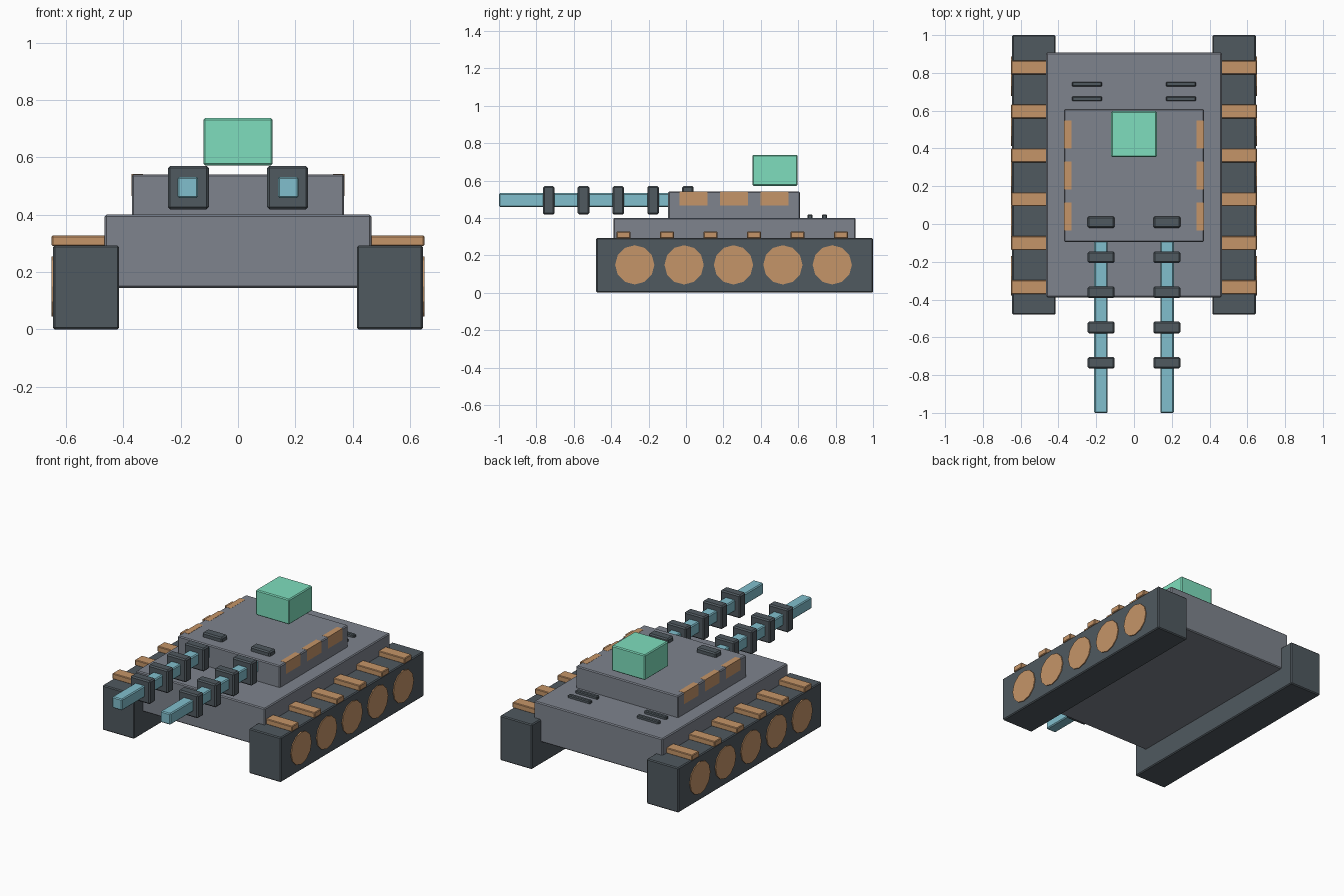
import bpy
from math import pi

if "Cube" in bpy.data.objects:
    bpy.data.objects.remove(bpy.data.objects["Cube"])


def material(name, rgb):
    m = bpy.data.materials.new(name)
    m.diffuse_color = (*rgb, 1)
    m.use_nodes = True
    m.node_tree.nodes["Principled BSDF"].inputs["Base Color"].default_value = m.diffuse_color
    return m


GREY = material("hull_grey", (0.21, 0.23, 0.27))
DARK = material("dark_grey", (0.08, 0.10, 0.115))
COPPER = material("copper", (0.56, 0.30, 0.14))
CYAN = material("cyan", (0.22, 0.52, 0.61))
GREEN = material("green", (0.21, 0.73, 0.51))


def box(name, x, y, z, mat, bevel=0.006):
    """Bevelled box from (min, max) ranges."""
    lo, hi = zip(x, y, z)
    bpy.ops.mesh.primitive_cube_add(
        size=1, location=[(a + b) / 2 for a, b in zip(lo, hi)])
    ob = bpy.context.object
    ob.name = name
    ob.scale = [b - a for a, b in zip(lo, hi)]
    bpy.ops.object.transform_apply(location=False, rotation=False, scale=True)
    ob.data.materials.append(mat)
    if bevel:
        mod = ob.modifiers.new("Bevel", "BEVEL")
        mod.width = bevel
        mod.segments = 1
    return ob


# Main body
box("hull", (-0.465, 0.465), (-0.388, 0.907), (0.145, 0.4), GREY)
box("turret", (-0.37, 0.37), (-0.095, 0.61), (0.39, 0.541), GREY)
box("cockpit", (-0.121, 0.121), (0.355, 0.597), (0.572, 0.737), GREEN)

for s, side in ((-1, "left"), (1, "right")):
    def span(a, b):
        return tuple(sorted((s * a, s * b)))

    # Track block with wheels and cleats
    box(f"track_{side}", span(0.415, 0.645), (-0.48, 1.0), (0, 0.293), DARK)
    for i in range(5):
        bpy.ops.mesh.primitive_cylinder_add(
            vertices=12, radius=0.105, depth=0.04, rotation=(0, pi / 2, 0),
            location=(s * 0.631, -0.274 + i * 0.264, 0.149))
        wheel = bpy.context.object
        wheel.name = f"wheel_{side}_{i + 1}"
        wheel.data.materials.append(COPPER)
    for i in range(6):
        y = -0.334 + i * 0.2325
        box(f"track_cleat_{side}_{i + 1}", span(0.41, 0.65),
            (y - 0.037, y + 0.037), (0.29, 0.327), COPPER, 0.004)

    # Gun barrel with coil rings
    box(f"barrel_{side}", span(0.139, 0.211), (-1.0, 0.05), (0.458, 0.532), CYAN)
    for i in range(5):
        y = 0.01 - i * 0.186
        box(f"barrel_ring_{side}_{i + 1}", span(0.102, 0.245),
            (y - 0.031, y + 0.031), (0.418, 0.57), DARK, 0.008)

    # Turret edge panels
    for i in range(3):
        y = 0.04 + i * 0.217
        box(f"turret_panel_{side}_{i + 1}", span(0.332, 0.371),
            (y - 0.075, y + 0.075), (0.466, 0.542), COPPER, 0)

    # Rear deck vents
    for i, y in enumerate((0.663, 0.74)):
        box(f"vent_{side}_{i + 1}", span(0.169, 0.328),
            (y - 0.013, y + 0.013), (0.395, 0.419), DARK, 0.005)
